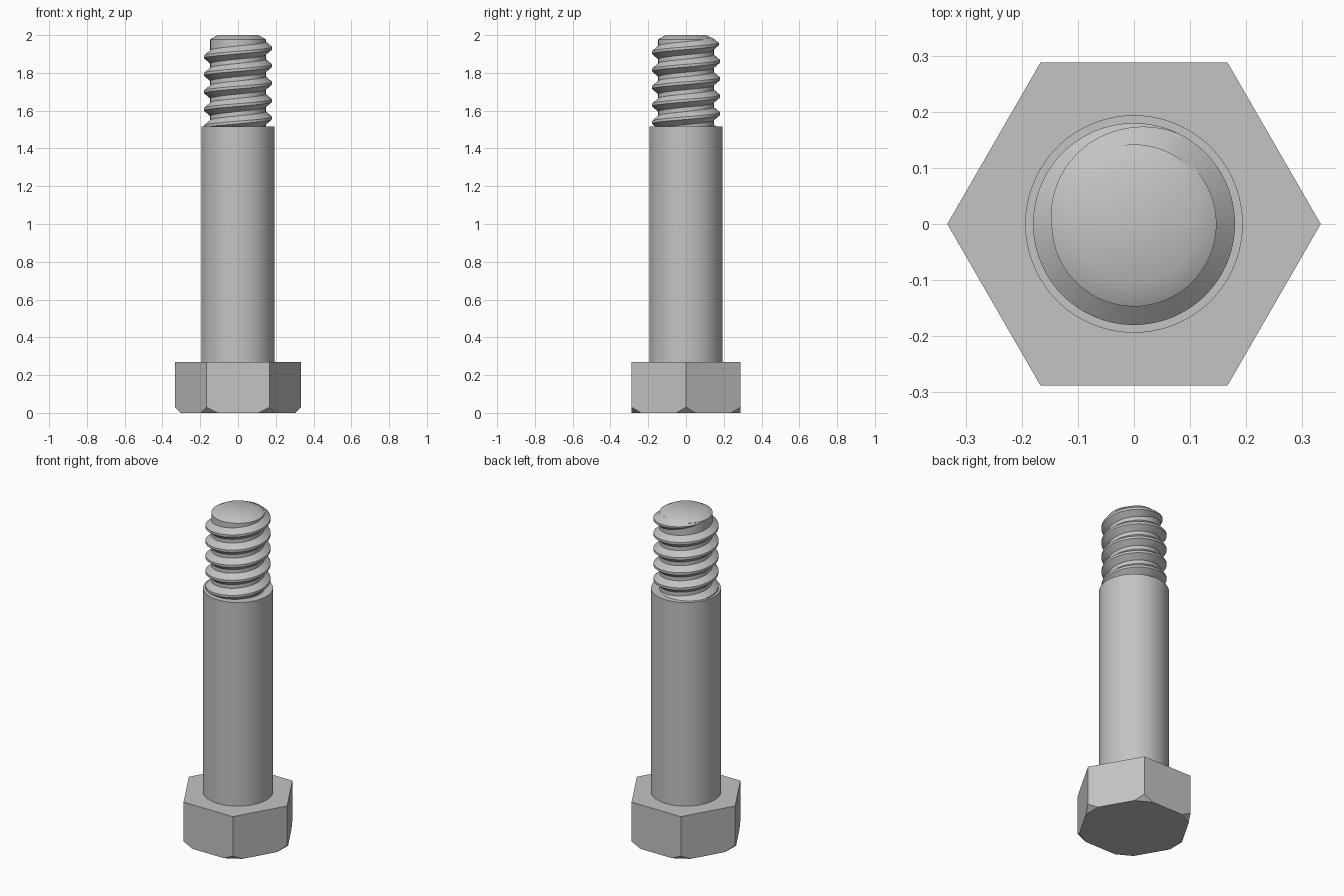
import bpy
import bmesh
from math import cos, sin, radians, tau
from mathutils import Vector, Matrix

cube = bpy.data.objects.get("Cube")
if cube:
    bpy.data.objects.remove(cube, do_unlink=True)

# Plain steel grey
STEEL = (0.55, 0.55, 0.55, 1.0)
steel = bpy.data.materials.new("steel_grey")
steel.use_nodes = True
steel.diffuse_color = STEEL
steel.node_tree.nodes["Principled BSDF"].inputs["Base Color"].default_value = STEEL

SEGMENTS = 96
HEAD_RADIUS, HEAD_TOP = 0.333, 0.27
SHANK_RADIUS, SHANK_TOP = 0.194, 1.515
CORE_RADIUS, CREST_RADIUS = 0.147, 0.18
PITCH, TURNS, THREAD_END = 0.0925, 6, 1.977


def finish(name, bm):
    """Turn a bmesh into a shaded object."""
    bmesh.ops.recalc_face_normals(bm, faces=bm.faces)
    mesh = bpy.data.meshes.new(name)
    bm.to_mesh(mesh)
    bm.free()
    mesh.materials.append(steel)
    obj = bpy.data.objects.new(name, mesh)
    bpy.context.collection.objects.link(obj)
    bpy.ops.object.select_all(action="DESELECT")
    obj.select_set(True)
    bpy.context.view_layer.objects.active = obj
    bpy.ops.object.shade_smooth_by_angle(angle=radians(30))
    return obj


def loft(name, rings, closed):
    """Bridge successive rings of points and cap both ends."""
    bm = bmesh.new()
    rows = [[bm.verts.new(p) for p in ring] for ring in rings]
    for a, b in zip(rows, rows[1:]):
        n = len(a)
        for i in range(n):
            j = (i + 1) % n
            bm.faces.new((a[i], a[j], b[j], b[i]))
    if closed:
        bm.faces.new(rows[0])
        bm.faces.new(rows[-1])
    return finish(name, bm)


def turned(name, profile):
    """Solid of revolution from (radius, height) points."""
    rings = [[(r * cos(tau * i / SEGMENTS), r * sin(tau * i / SEGMENTS), z)
              for i in range(SEGMENTS)] for r, z in profile]
    return loft(name, rings, True)


# Hexagonal head with its six lower corners cut off
bm = bmesh.new()
bmesh.ops.create_cone(bm, cap_ends=True, segments=6, radius1=HEAD_RADIUS,
                      radius2=HEAD_RADIUS, depth=HEAD_TOP,
                      matrix=Matrix.Translation((0, 0, HEAD_TOP / 2)))
# Align a corner with the x axis
corner = max(bm.verts, key=lambda v: v.co.x).co
if abs(corner.y) > 0.01:
    bmesh.ops.rotate(bm, verts=bm.verts, matrix=Matrix.Rotation(tau / 12, 3, "Z"))
for k in range(6):
    turn = Matrix.Rotation(k * tau / 6, 3, "Z")
    bmesh.ops.bisect_plane(bm, geom=bm.verts[:] + bm.edges[:] + bm.faces[:],
                           plane_co=turn @ Vector((HEAD_RADIUS - 0.03, 0, 0)),
                           plane_no=turn @ Vector((1, 0, -1)), clear_outer=True)
    bmesh.ops.holes_fill(bm, edges=[e for e in bm.edges if e.is_boundary], sides=0)
finish("hex_head", bm)

# Smooth shank and the threaded core with its chamfered tip
turned("shank", [(SHANK_RADIUS, HEAD_TOP), (SHANK_RADIUS, SHANK_TOP)])
turned("threaded_core", [(CORE_RADIUS, SHANK_TOP - 0.01), (CORE_RADIUS, 1.978),
                         (0.107, 2.0)])

# Right-handed helical thread, fading into the core at the tip
rings = []
steps = TURNS * SEGMENTS
root = CORE_RADIUS - 0.006
for s in range(steps + 1):
    angle = tau * (0.5 + s / SEGMENTS)
    z = THREAD_END - PITCH * (steps - s) / SEGMENTS
    fade = max(0.02, min(1.0, (steps - s) / (SEGMENTS * 0.32)))
    crest = CORE_RADIUS + (CREST_RADIUS - CORE_RADIUS) * fade
    base, tip = 0.04 * fade, 0.007 * fade
    section = [(root, -base), (crest, -tip), (crest, tip), (root, base)]
    rings.append([(r * cos(angle), r * sin(angle), z + dz) for r, dz in section])
loft("thread", rings, True)
